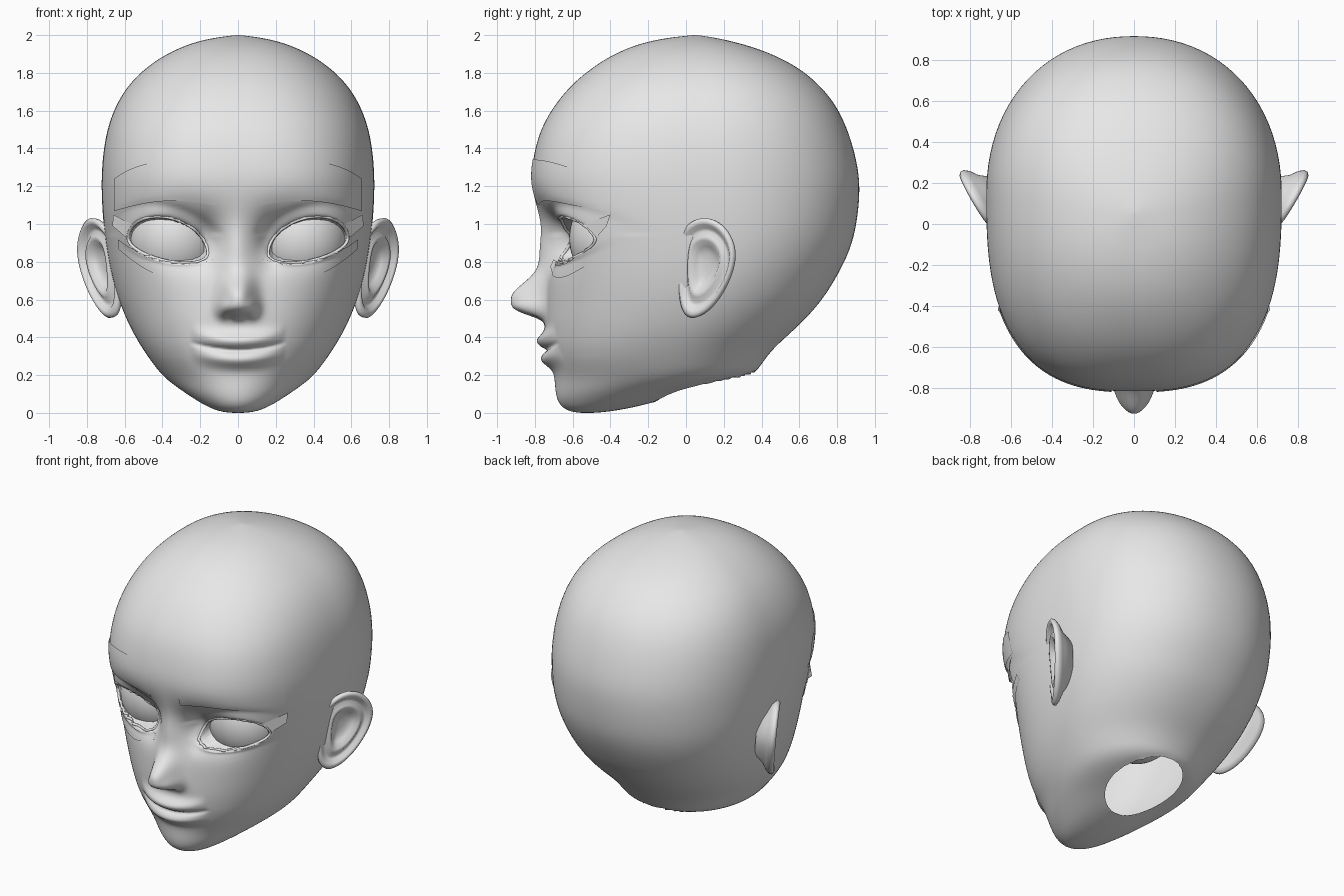
import bpy, bmesh, math
from mathutils import Vector
from mathutils.bvhtree import BVHTree

cube = bpy.data.objects.get("Cube")
if cube:
    bpy.data.objects.remove(cube, do_unlink=True)

grey = bpy.data.materials.new("plain_grey")
grey.use_nodes = True
grey.diffuse_color = (0.8, 0.8, 0.8, 1)
grey.node_tree.nodes["Principled BSDF"].inputs["Base Color"].default_value = grey.diffuse_color


def finish(bm, name):
    """Turn a bmesh into a smooth grey object."""
    mesh = bpy.data.meshes.new(name)
    for f in bm.faces:
        f.smooth = True
    bm.to_mesh(mesh)
    bm.free()
    mesh.materials.append(grey)
    obj = bpy.data.objects.new(name, mesh)
    bpy.context.collection.objects.link(obj)


def skin(bm, rows, closed):
    """Bridge rows of points with quads."""
    grid = [[bm.verts.new(p) for p in row] for row in rows]
    for a, b in zip(grid, grid[1:]):
        n = len(a)
        for i in range(n if closed else n - 1):
            j = (i + 1) % n
            bm.faces.new((a[i], a[j], b[j], b[i]))
    return grid


def spline(keys, steps, closed=False):
    """Smooth cubic B-spline along tuples of numbers."""
    keys = [Vector(k) for k in keys]
    n = len(keys)
    pick = (lambda i: keys[i % n]) if closed else (lambda i: keys[min(max(i, 0), n - 1)])
    out = []
    for i in range(n if closed else n - 1):
        a, b, c, d = (pick(i + k) for k in (-1, 0, 1, 2))
        for s in range(steps):
            t = s / steps
            out.append((a * (1 - t) ** 3 + b * (4 - 6 * t ** 2 + 3 * t ** 3)
                        + c * (1 + 3 * t + 3 * t ** 2 - 3 * t ** 3) + d * t ** 3) / 6)
    return out if closed else out + [keys[-1]]


def bump(v, centre, width, power=2):
    return math.exp(-abs((v - centre) / width) ** power)


def smooth(t):
    t = min(max(t, 0), 1)
    return t * t * (3 - 2 * t)


# Eye opening: an almond with a taller upper lid
def eye_mid(u):
    return 0.885 + 0.038 * u


def eye_point(a, grow):
    u = math.cos(a) * grow
    return 0.37 + 0.205 * u, eye_mid(u) + (0.145 if math.sin(a) > 0 else 0.08) * math.sin(a) * grow


def eye_distance(x, z):
    u = (x - 0.37) / 0.205
    h = z - eye_mid(u)
    return math.hypot(u, h / (0.145 if h > 0 else 0.08))


def face_relief(x, z):
    """Forward relief of nose, lips and eye sockets."""
    x = abs(x)
    # nose bridge, tip, wings and nostrils
    tip = bump(z, 0.605, 0.12) if z > 0.605 else bump(z, 0.605, 0.095, 4)
    out = 0.18 * tip * bump(x, 0, 0.085, 2.5)
    out += 0.036 * bump(z, 0.86, 0.14) * bump(x, 0, 0.08)
    out += 0.04 * bump(x, 0.08, 0.035) * bump(z, 0.56, 0.05)
    out -= 0.015 * bump(x, 0.045, 0.022) * bump(z, 0.505, 0.016)
    # lips
    line = 0.332 + 0.035 * (x / 0.23) ** 2
    fade = max(0, 1 - (x / 0.25) ** 2)
    out += 0.05 * fade * (bump(z, line + 0.047, 0.042) + bump(z, line - 0.052, 0.042))
    out -= 0.02 * math.sqrt(fade) * bump(z, line, 0.012)
    # sockets, lid folds and eye openings
    out -= 0.11 * bump(x, 0.28, 0.18) * bump(z, 0.94, 0.14)
    out -= 0.065 * bump(x, 0.17, 0.06) * bump(z, 0.9, 0.11)
    q = eye_distance(x, z)
    out += 0.01 * bump(q, 1.08, 0.14)
    if z > 0.95:
        out -= 0.008 * bump(q, 1.45, 0.13)
    return out - 0.09 * smooth((1.02 - q) / 0.13)


# Head sections: height, front, back, half width
sections = [
    (0, -.55, -.5, .02), (.004, -.6, -.43, .08), (.022, -.648, -.31, .14),
    (.06, -.68, -.15, .21), (.12, -.692, .02, .30), (.185, -.695, .35, .39),
    (.26, -.71, .40, .45), (.34, -.735, .46, .505), (.42, -.745, .55, .553),
    (.5, -.75, .635, .592), (.6, -.745, .722, .632), (.7, -.74, .785, .662),
    (.8, -.74, .84, .684), (.9, -.745, .88, .7), (1, -.762, .902, .712),
    (1.11, -.797, .916, .72), (1.23, -.823, .92, .723), (1.36, -.808, .898, .716),
    (1.5, -.772, .856, .694), (1.63, -.697, .795, .647), (1.745, -.6, .7, .575),
    (1.845, -.475, .573, .468), (1.925, -.335, .4, .335), (1.98, -.16, .2, .18),
    (2, .04, .06, .01)]
angles = [math.pi * (i / 144 - 0.5) for i in range(144)]
angles += [math.pi * (i / 48 + 0.5) for i in range(48)]


def head_ring(section):
    z, front, back, width = section
    mid = front + (back - front) * 0.55
    square = 2 + 0.25 * smooth((z - 0.1) / 0.2)
    square += 0.45 * smooth((z - 0.4) / 0.7) - 0.42 * smooth((z - 1.2) / 0.8)
    ring = []
    for a in angles:
        s, c = math.sin(a), math.cos(a)
        n = square if c > 0 else 2.15
        r = (abs(s) ** n + abs(c) ** n) ** (-1 / n)
        x = width * s * r
        y = mid - c * r * (mid - front if c > 0 else back - mid)
        if c > 0:
            y -= face_relief(x, z)
        ring.append((x, y, z))
    return ring


bm = bmesh.new()
grid = skin(bm, [head_ring(s) for s in spline(sections, 8)], True)
bm.faces.new(grid[0])
bm.faces.new(grid[-1])


# Neck opening: an oval with a clean rim
def in_neck(p):
    return math.hypot(p.x / 0.225, (p.y - 0.095) / 0.265)


bmesh.ops.delete(bm, geom=[f for f in bm.faces if f.calc_center_median().z < 0.4
                           and in_neck(f.calc_center_median()) < 1], context="FACES")
for v in bm.verts:
    if v.is_boundary and v.co.z < 0.5:
        k = in_neck(v.co)
        v.co.x, v.co.y = v.co.x / k, 0.095 + (v.co.y - 0.095) / k
bmesh.ops.recalc_face_normals(bm, faces=bm.faces)
surface = BVHTree.FromBMesh(bm)
finish(bm, "head")


def on_face(x, z, lift):
    """Point just above the face, found from the front."""
    hit, normal, _, _ = surface.ray_cast(Vector((x, -2, z)), Vector((0, 1, 0)))
    return hit + normal * (lift if normal.y < 0 else -lift)


def panel(name, side, left, right, top, bottom):
    """Thin plate lying on the face between two edge curves."""
    bm = bmesh.new()
    rows = []
    for j in range(13):
        row = []
        for i in range(33):
            u = i / 32
            z = bottom(u) + (top(u) - bottom(u)) * j / 12
            row.append(on_face(side * (left + (right - left) * u), z, 0.006))
        rows.append(row)
    skin(bm, rows, False)
    if side < 0:
        bmesh.ops.reverse_faces(bm, faces=bm.faces)
    finish(bm, name)


# Ear outline in side view (y, z) and relief rings (scale, lift)
ear_outline = spline([(-.03, .93), (.02, 1), (.11, 1.03), (.2, .98), (.26, .86), (.23, .72),
                      (.15, .58), (.06, .51), (-.02, .52), (-.04, .72)], 5, True)
ear_rings = [(.05, -.045), (.25, -.045), (.42, -.03), (.55, -.002), (.65, 0), (.75, -.02),
             (.83, -.014), (.91, .006), (.99, .012), (1.06, 0), (1.05, -.018), (.95, -.04),
             (.75, -.065), (.5, -.12)]


def ear(name, side):
    bm = bmesh.new()
    rows = []
    for scale, lift in ear_rings:
        row = []
        for p in ear_outline:
            y, z = 0.09 + (p.x - 0.09) * scale, 0.785 + (p.y - 0.785) * scale
            # the front edge sinks into the cheek
            sink = 0.018 * (1 - smooth((y + 0.04) / 0.07))
            x = 0.69 + 0.6 * y + 0.1 * (z - 0.8) - sink
            row.append((side * (x + 0.85 * lift), y - 0.5 * lift, z))
        rows.append(row)
    grid = skin(bm, rows, True)
    bm.faces.new(grid[0])
    bm.faces.new(grid[-1])
    bmesh.ops.recalc_face_normals(bm, faces=bm.faces)
    finish(bm, name)


for side, label in ((1, "left"), (-1, "right")):
    ear(label + "_ear", side)
    # Eyeball
    bm = bmesh.new()
    bmesh.ops.create_uvsphere(bm, u_segments=48, v_segments=32, radius=0.25)
    bmesh.ops.scale(bm, verts=bm.verts, vec=(1, 1, 1.06))
    bmesh.ops.translate(bm, verts=bm.verts, vec=(side * 0.333, -0.368, 0.925))
    finish(bm, label + "_eyeball")
    # Eyelid rim
    bm = bmesh.new()
    rim = []
    for i in range(64):
        a = math.tau * i / 64
        x, z = eye_point(a, 1.03)
        middle = on_face(side * x, z, 0)
        outward = Vector((side * math.cos(a), 0, math.sin(a)))
        rim.append([middle + outward * 0.009 * math.cos(b) + Vector((0, 0.009 * math.sin(b), 0))
                    for b in (math.tau * k / 8 for k in range(8))])
    skin(bm, rim + rim[:1], True)
    bmesh.ops.remove_doubles(bm, verts=bm.verts, dist=0.0001)
    bmesh.ops.recalc_face_normals(bm, faces=bm.faces)
    finish(bm, label + "_eyelid_rim")
    # Brow and under-eye plates
    panel(label + "_brow_plate", side, 0.11, 0.65,
          lambda u: 1.34 - 0.1 * u ** 4, lambda u: 1.1 + 0.04 * math.sin(math.pi * u) - 0.03 * u)
    panel(label + "_under_eye_plate", side, 0.13, 0.63,
          lambda u: 0.81 - 0.045 * math.sin(math.pi * u) + 0.11 * u ** 2,
          lambda u: 0.77 - 0.075 * math.sin(math.pi * u) + 0.1 * u ** 2)
    # Outer lash wing
    bm = bmesh.new()
    corners = [on_face(side * 0.56, 1.0, 0.004), on_face(side * 0.59, 0.93, 0.004),
               Vector((side * 0.665, -0.42, 0.99)), Vector((side * 0.66, -0.4, 1.05))]
    bm.faces.new([bm.verts.new(p) for p in corners])
    finish(bm, label + "_lash_wing")
